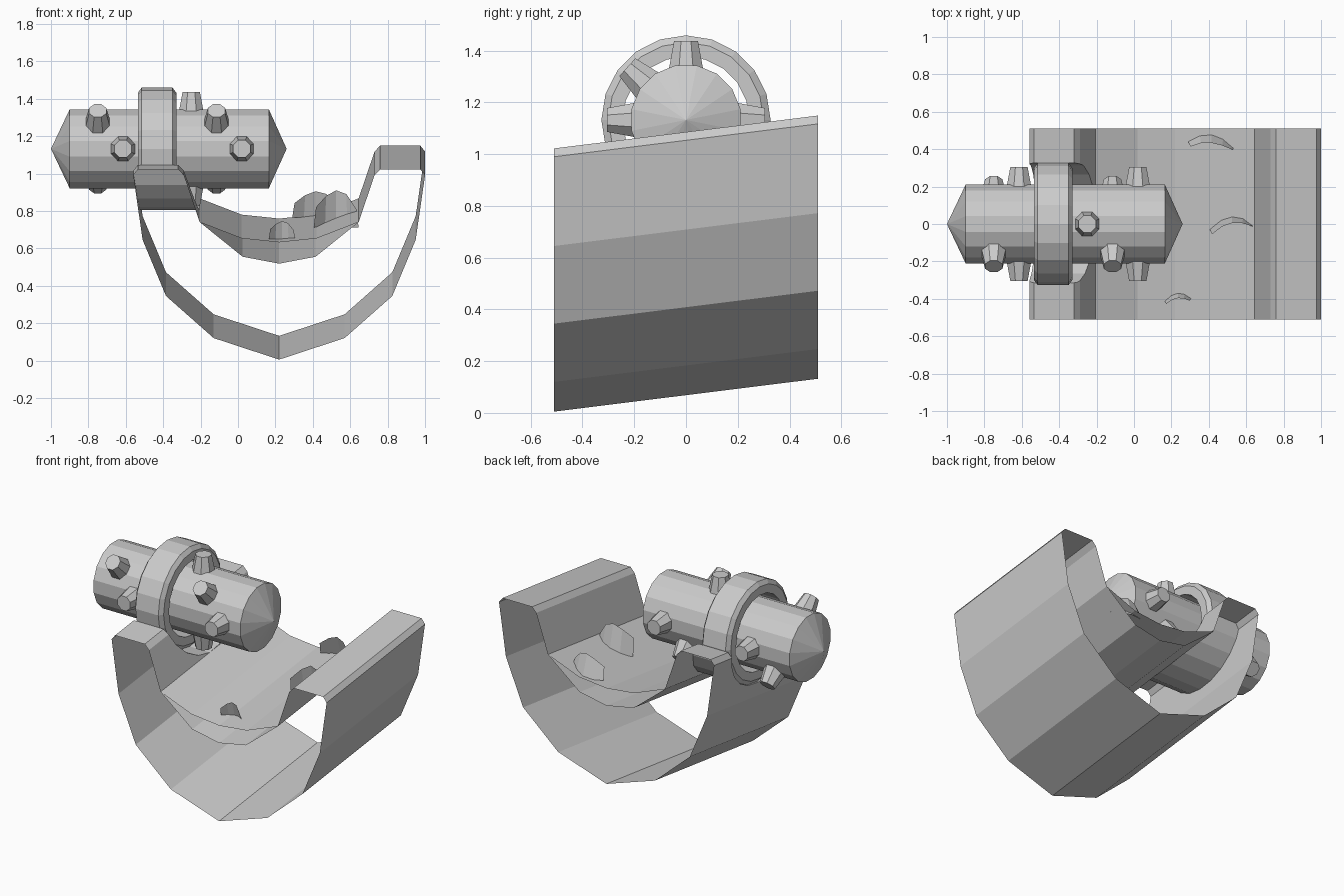
import bpy, bmesh, math

if "Cube" in bpy.data.objects:
    bpy.data.objects.remove(bpy.data.objects["Cube"])

SLOPE = 0.127 / 1.02      # the channel climbs towards the back
CX, HY = 0.22, 0.51       # channel centre line and half length
LOG_Z = 1.132


def make_object(name, bm):
    bmesh.ops.remove_doubles(bm, verts=bm.verts, dist=0.0005)
    mesh = bpy.data.meshes.new(name)
    bm.to_mesh(mesh)
    bm.free()
    ob = bpy.data.objects.new(name, mesh)
    bpy.context.collection.objects.link(ob)
    return ob


def sheared(x, y, z):
    return (x, y, z + (y + HY) * SLOPE)


def lathe(name, profile, n, closed=False, offset=0.0):
    """Revolve (x, radius) points about the log axis."""
    bm = bmesh.new()
    rows = []
    for x, r in profile:
        rows.append([bm.verts.new((x, r * math.cos(2 * math.pi * (i + offset) / n),
                                   LOG_Z + r * math.sin(2 * math.pi * (i + offset) / n)))
                     for i in range(n)])
    pairs = list(zip(rows, rows[1:]))
    if closed:
        pairs.append((rows[-1], rows[0]))
    for a, b in pairs:
        for i in range(n):
            j = (i + 1) % n
            bm.faces.new((a[i], a[j], b[j], b[i]))
    bmesh.ops.remove_doubles(bm, verts=bm.verts, dist=0.0005)
    bmesh.ops.recalc_face_normals(bm, faces=bm.faces)
    return make_object(name, bm)


# Channel: mirrored U profile, extruded and sheared
half = [(0, 0.005), (0.35, 0.12), (0.605, 0.345), (0.73, 0.645), (0.78, 0.99), (0.755, 1.022),
        (0.54, 1.022), (0.51, 0.99), (0.425, 0.74), (0.195, 0.555), (0, 0.518)]
loop = [(CX + x, z) for x, z in half] + [(CX - x, z) for x, z in half[-2:0:-1]]
bm = bmesh.new()
front = [bm.verts.new(sheared(x, -HY, z)) for x, z in loop]
back = [bm.verts.new(sheared(x, HY, z)) for x, z in loop]
bm.faces.new(front)
bm.faces.new(back[::-1])
for i in range(len(loop)):
    j = (i + 1) % len(loop)
    bm.faces.new((front[i], back[i], back[j], front[j]))
bmesh.ops.recalc_face_normals(bm, faces=bm.faces)
channel = make_object("channel", bm)

# Round notch in the left wall, where the log sits
cutter = lathe("notch_cutter", [(-0.9, 0), (-0.9, 0.328), (0.1, 0.328), (0.1, 0)], 20)
cut = channel.modifiers.new("notch", 'BOOLEAN')
cut.object = cutter
cut.operation = 'DIFFERENCE'
cut.solver = 'EXACT'
dg = bpy.context.evaluated_depsgraph_get()
bm = bmesh.new()
bm.from_mesh(bpy.data.meshes.new_from_object(channel.evaluated_get(dg)))
channel.modifiers.clear()
bpy.data.objects.remove(cutter)
# Both ends of the channel are open
caps = [f for f in bm.faces if all(abs(abs(v.co.y) - HY) < 0.001 for v in f.verts)
        and abs(f.normal.y) > 0.9]
bmesh.ops.delete(bm, geom=caps, context='FACES')
bm.to_mesh(channel.data)
bm.free()

# Water sheet above the channel floor
bm = bmesh.new()
prev = None
for dx, z in [(-0.425, 0.74), (-0.2, 0.653), (0, 0.632), (0.2, 0.653), (0.425, 0.74)]:
    row = [bm.verts.new(sheared(CX + dx, y, z)) for y in (-HY, HY)]
    if prev:
        bm.faces.new((prev[0], row[0], row[1], prev[1]))
    prev = row
make_object("water", bm)


# Curled wavelets standing on the water
def wavelet(name, cx, cy, w, base, top, depth, turn):
    bm = bmesh.new()
    prev = None
    for t, h in zip((-1, -0.5, 0, 0.5, 1), (0.55, 0.85, 1, 0.9, 0.5)):
        x = cx + w * t
        y = cy + depth * (1 - t * t) + turn * t
        row = [bm.verts.new((x, y, base)),
               bm.verts.new((x * 0.9 + cx * 0.1, y - 0.045 * h * w / 0.12, base + (top - base) * h))]
        if prev:
            bm.faces.new((prev[0], prev[1], row[1], row[0]))
        prev = row
    make_object(name, bm)


wavelet("wavelet_small", 0.235, -0.405, 0.07, 0.65, 0.745, 0.035, 0.008)
wavelet("wavelet_middle", 0.525, -0.01, 0.12, 0.71, 0.91, 0.06, 0.02)
wavelet("wavelet_back", 0.415, 0.43, 0.125, 0.765, 0.905, 0.05, -0.01)

# Log with pointed ends, and the band around it
lathe("log", [(-1.0, 0), (-0.9, 0.215), (0.165, 0.215), (0.26, 0)], 16, offset=0.5)
lathe("band", [(-0.535, 0.245), (-0.535, 0.3), (-0.515, 0.327), (-0.35, 0.327),
               (-0.33, 0.3), (-0.33, 0.245)], 20, closed=True)


# Blunt pegs, in opposite pairs around the log
def peg(name, x, angle):
    bm = bmesh.new()
    rows = []
    d = (math.cos(angle), math.sin(angle))
    for dist, r in ((0.19, 0.073), (0.305, 0.05)):
        row = []
        for i in range(8):
            a = 2 * math.pi * (i + 0.5) / 8
            u, v = r * math.cos(a), r * math.sin(a)
            row.append(bm.verts.new((x + u, d[0] * dist - d[1] * v,
                                     LOG_Z + d[1] * dist + d[0] * v)))
        rows.append(row)
    for i in range(8):
        j = (i + 1) % 8
        bm.faces.new((rows[0][i], rows[0][j], rows[1][j], rows[1][i]))
    bm.faces.new(rows[1])
    bmesh.ops.recalc_face_normals(bm, faces=bm.faces)
    make_object(name, bm)


for k, (x, deg) in enumerate([(-0.75, 138), (-0.615, 180), (-0.25, 90), (-0.115, 138), (0.02, 180)]):
    peg(f"peg_{k}_a", x, math.radians(deg))
    peg(f"peg_{k}_b", x, math.radians(deg + 180))
